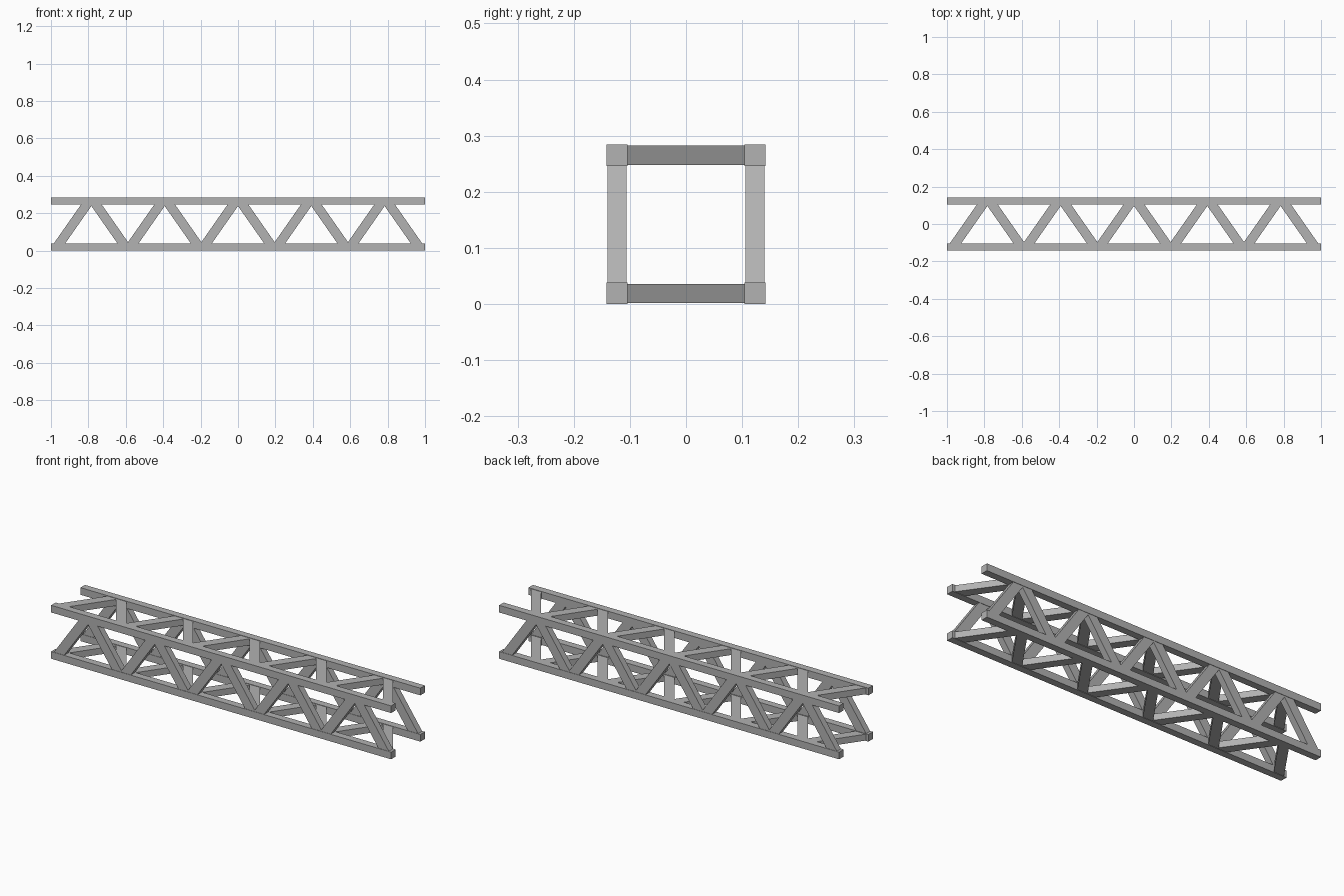
import bpy
from mathutils import Matrix, Vector

if "Cube" in bpy.data.objects:
    bpy.data.objects.remove(bpy.data.objects["Cube"])

C = 0.038            # chord side
Y = 0.123            # chord centre offset from the truss axis
ZM = Y + C / 2       # height of the truss axis
STEP = 0.196         # half the zigzag pitch
RUN = 0.086          # half the lengthwise run of one brace
BRACE_W, BRACE_T = 0.05, 0.034

metal = bpy.data.materials.new("dark_metal")
metal.diffuse_color = (0.445, 0.445, 0.445, 1)
metal.use_nodes = True
metal.node_tree.nodes["Principled BSDF"].inputs["Base Color"].default_value = metal.diffuse_color


def bar(name, a, b, width, thick, normal):
    """Box from a to b; thick is measured along normal."""
    a, b, n = Vector(a), Vector(b), Vector(normal)
    d = (b - a).normalized()
    s = n.cross(d)
    bpy.ops.mesh.primitive_cube_add(size=1)
    o = bpy.context.object
    o.name = name
    o.data.materials.append(metal)
    rot = Matrix((d, s, n)).transposed().to_4x4()
    size = Matrix.Diagonal(((b - a).length, width, thick, 1))
    o.data.transform(Matrix.Translation((a + b) / 2) @ rot @ size)


# four long chords
for y in (-Y, Y):
    for z in (ZM - Y, ZM + Y):
        bar("chord", (-1, y, z), (1, y, z), C, C, (0, 0, 1))

# zigzag braces on all four sides
for i in range(10):
    xm = (i - 4.5) * STEP
    x0, x1 = xm - RUN, xm + RUN
    h0, h1 = (-Y, Y) if i % 2 == 0 else (Y, -Y)
    for s in (-Y, Y):
        bar("side_brace", (x0, s, ZM + h0), (x1, s, ZM + h1), BRACE_W, BRACE_T, (0, 1, 0))
        bar("flat_brace", (x0, h0, ZM + s), (x1, h1, ZM + s), BRACE_W, BRACE_T, (0, 0, 1))
